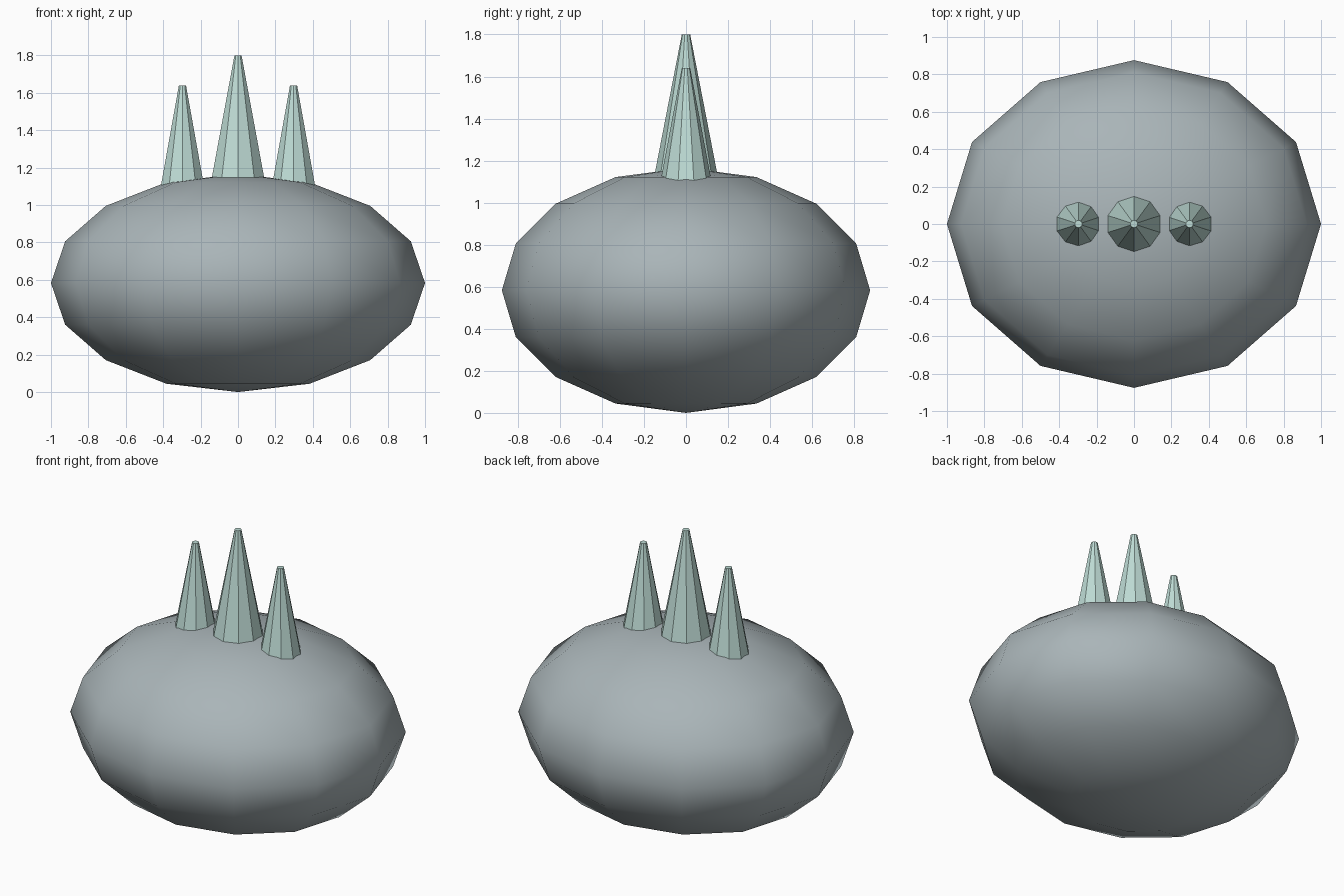
import bpy

if "Cube" in bpy.data.objects:
    bpy.data.objects.remove(bpy.data.objects["Cube"])


def paint(obj, name, rgb):
    mat = bpy.data.materials.get(name) or bpy.data.materials.new(name)
    mat.diffuse_color = (*rgb, 1)
    mat.use_nodes = True
    mat.node_tree.nodes["Principled BSDF"].inputs["Base Color"].default_value = mat.diffuse_color
    obj.data.materials.append(mat)


# Squashed, smooth-shaded body
bpy.ops.mesh.primitive_uv_sphere_add(segments=12, ring_count=8, radius=1, location=(0, 0, 0.583))
body = bpy.context.object
body.name = "body"
body.scale = (1, 0.876, 0.583)
bpy.ops.object.transform_apply(location=False, rotation=False, scale=True)
bpy.ops.object.shade_smooth()
paint(body, "body_grey", (0.40, 0.46, 0.48))


# Flat-faced spikes sunk into the top of the body
def spike(name, x, base_z, top_z, base_r, top_r):
    bpy.ops.mesh.primitive_cone_add(vertices=10, radius1=base_r, radius2=top_r,
                                    depth=top_z - base_z, location=(x, 0, (base_z + top_z) / 2))
    obj = bpy.context.object
    obj.name = name
    paint(obj, "spike_mint", (0.52, 0.72, 0.67))


spike("middle_spike", 0, 1.08, 1.80, 0.16, 0.02)
for side, x in (("left", -0.297), ("right", 0.297)):
    spike(side + "_spike", x, 1.05, 1.64, 0.131, 0.02)
